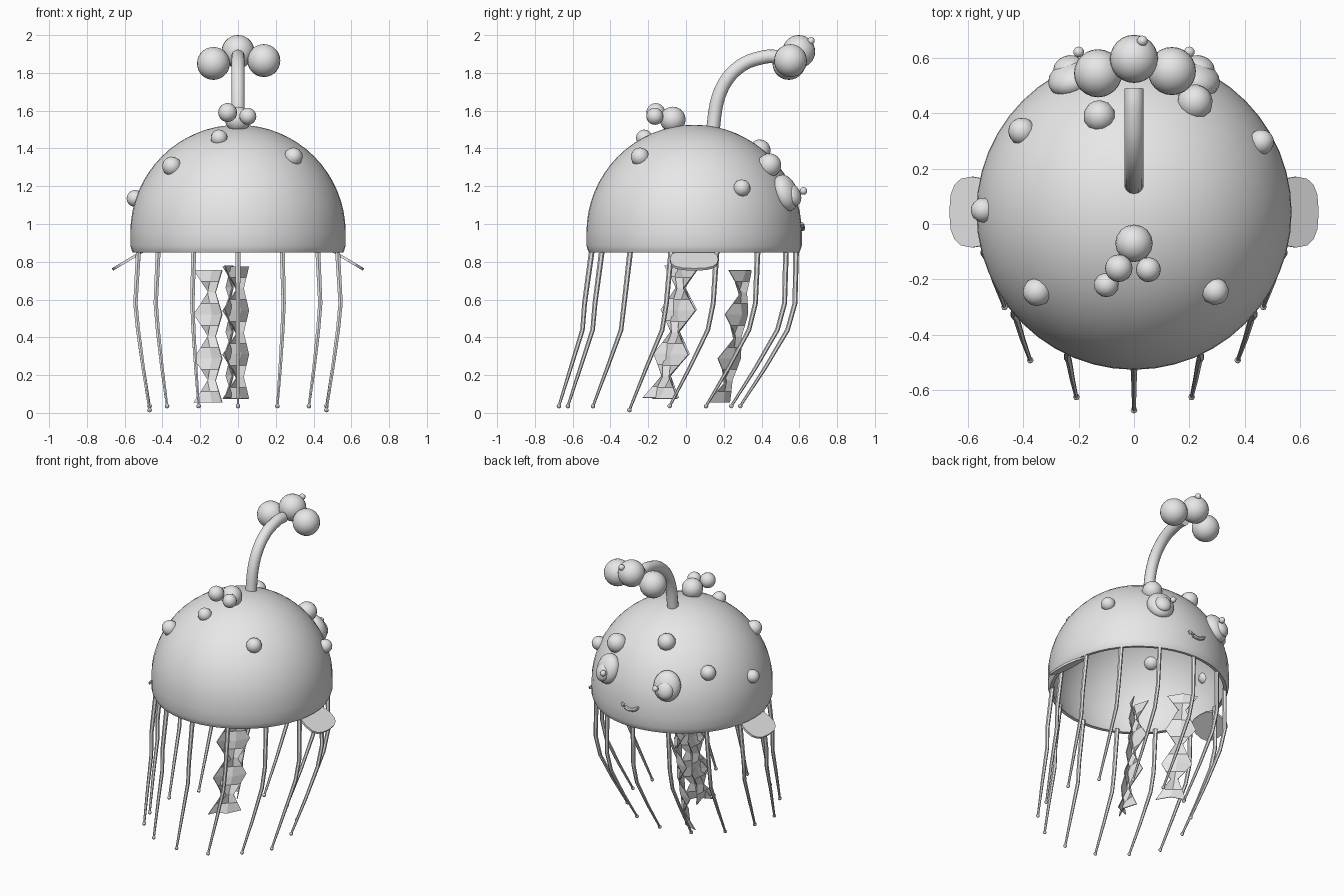
import bpy, bmesh, math
from mathutils import Vector, Matrix

if "Cube" in bpy.data.objects:
    bpy.data.objects.remove(bpy.data.objects["Cube"])

grey = bpy.data.materials.new("soft_grey")
grey.diffuse_color = (0.8, 0.8, 0.8, 1)
grey.use_nodes = True
grey.node_tree.nodes["Principled BSDF"].inputs["Base Color"].default_value = grey.diffuse_color
CY, CZ, R = 0.043, 0.955, 0.57   # bell centre and radius


def finish(name, bm, smooth=True):
    bmesh.ops.recalc_face_normals(bm, faces=bm.faces)
    me = bpy.data.meshes.new(name)
    bm.to_mesh(me)
    bm.free()
    me.materials.append(grey)
    for p in me.polygons:
        p.use_smooth = smooth
    ob = bpy.data.objects.new(name, me)
    bpy.context.collection.objects.link(ob)
    return ob


def ball(name, loc, r, seg=16, scale=(1, 1, 1), axis=None):
    """Sphere, stretched, with its local z turned along axis."""
    bm = bmesh.new()
    bmesh.ops.create_uvsphere(bm, u_segments=seg, v_segments=max(6, seg // 2 + 2), radius=r)
    rot = Vector(axis).to_track_quat('Z', 'Y').to_matrix().to_4x4() if axis else Matrix()
    bm.transform(Matrix.Translation(loc) @ rot @ Matrix.Diagonal((*scale, 1)))
    return finish(name, bm)


def tube(name, pts, radii, sides):
    """Round tube swept along points."""
    bm = bmesh.new()
    pts = [Vector(p) for p in pts]
    rings = []
    for i, p in enumerate(pts):
        t = (pts[min(i + 1, len(pts) - 1)] - pts[max(i - 1, 0)]).normalized()
        ref = Vector((1, 0, 0)) if abs(t.x) < 0.9 else Vector((0, 0, 1))
        u = t.cross(ref).normalized()
        v = t.cross(u)
        rings.append([bm.verts.new(p + radii[i] * (u * math.cos(a) + v * math.sin(a)))
                      for a in (2 * math.pi * k / sides for k in range(sides))])
    for a, b in zip(rings, rings[1:]):
        for k in range(sides):
            bm.faces.new((a[k], a[(k + 1) % sides], b[(k + 1) % sides], b[k]))
    bm.faces.new(rings[0])
    bm.faces.new(rings[-1])
    return finish(name, bm)


def smooth_path(pts, n=5):
    """Catmull-Rom samples through a few points."""
    p = [Vector(q) for q in pts]
    p = [2 * p[0] - p[1]] + p + [2 * p[-1] - p[-2]]
    out = []
    for i in range(1, len(p) - 2):
        for s in range(n):
            t = s / n
            a, b, c, d = p[i - 1:i + 3]
            out.append(0.5 * (2 * b + (c - a) * t + (2 * a - 5 * b + 4 * c - d) * t * t
                              + (3 * b - a - 3 * c + d) * t ** 3))
    return out + [p[-2]]


# bell: hollow dome, closed profile of outer and inner wall spun round z
ri = R - 0.022
outer = [(R * math.sin(a), CZ + R * math.cos(a)) for a in (math.pi / 2 * i / 16 for i in range(17))]
inner = [(ri * math.sin(a), CZ + ri * math.cos(a)) for a in (math.pi / 2 * i / 16 for i in range(16, -1, -1))]
profile = outer + [(0.57, 0.885), (0.563, 0.862), (0.556, 0.848), (0.535, 0.85), (0.545, 0.88)] + inner
bm = bmesh.new()
verts = [bm.verts.new((x, 0, z)) for x, z in profile]
edges = [bm.edges.new(e) for e in zip(verts, verts[1:])]
bmesh.ops.spin(bm, geom=verts + edges, cent=(0, 0, 0), axis=(0, 0, 1),
               angle=2 * math.pi, steps=48, use_duplicate=False)
bmesh.ops.remove_doubles(bm, verts=bm.verts, dist=0.0005)
bm.transform(Matrix.Translation((0, CY, 0)))
finish("bell", bm)

# warts on the bell, and the bud cluster on top
for x, y, z, r in [(-0.35, -0.245, 1.305, 0.052), (0.293, -0.243, 1.355, 0.05),
                   (-0.545, 0.05, 1.135, 0.045), (0.46, 0.296, 1.19, 0.046),
                   (-0.405, 0.335, 1.23, 0.05), (-0.125, 0.39, 1.39, 0.058),
                   (0.22, 0.44, 1.31, 0.065), (-0.1, -0.22, 1.455, 0.045)]:
    ball("wart", (x, y, z), r, 12, axis=(x, y - CY, z - CZ))
ball("bud_base", (0, -0.07, 1.553), 0.068)
ball("bud_left", (-0.055, -0.16, 1.59), 0.05)
ball("bud_right", (0.052, -0.165, 1.57), 0.045)

# lure: curved stalk with three bulbs
stalk = smooth_path([(0, 0.14, 1.48), (0, 0.165, 1.65), (0, 0.22, 1.77),
                     (0, 0.31, 1.85), (0, 0.42, 1.885), (0, 0.49, 1.885)])
tube("lure_stalk", stalk, [0.036] * len(stalk), 14)
ball("bulb_middle", (0, 0.597, 1.913), 0.087, 24)
ball("bulb_left", (-0.13, 0.545, 1.85), 0.087, 24)
ball("bulb_right", (0.137, 0.553, 1.865), 0.087, 24)
ball("bulb_glint", (0.03, 0.662, 1.97), 0.02, 10)

# face: eyes with pupil and glint, and a smile
for s in (-1, 1):
    c = Vector((s * 0.225, 0.527, 1.165))
    d = Vector((s * 0.32, 0.85, 0.3)).normalized()
    ball("eye", c, 0.1, 20, (0.88, 1, 0.6), d)
    ball("pupil", c + d * 0.042 + Vector((0, 0.005, -0.025)), 0.06, 16, (0.9, 1, 0.6), d)
    ball("eye_glint", (s * 0.2, 0.622, 1.175), 0.02, 10)
smile = []
for i in range(9):
    x = -0.065 + 0.13 * i / 8
    smile.append((x, CY + math.sqrt(R * R - x * x) + 0.004, 0.975 + 0.03 * (x / 0.065) ** 2))
tube("smile", smile, [0.007] + [0.013] * 7 + [0.007], 8)

# side fins: thin rounded plates sloping down from the rim
for s in (-1, 1):
    bm = bmesh.new()
    bmesh.ops.create_cone(bm, cap_ends=True, segments=16, radius1=1, radius2=1, depth=0.014)
    for v in bm.verts:   # square the outline off a little
        for i, half in ((0, 0.095), (1, 0.128)):
            v.co[i] = math.copysign(abs(v.co[i]) ** 0.75, v.co[i]) * half
    bm.transform(Matrix.Translation((s * 0.583, 0.043, 0.808))
                 @ Matrix.Rotation(s * math.radians(31), 4, 'Y'))
    finish("side_fin", bm, False)

# ring of 14 trailing tentacles with tip beads
for k in range(14):
    a = 2 * math.pi * k / 14
    tip = 0.015 if k in (3, 11) else 0.036
    path = [(r * math.sin(a), cy - r * math.cos(a), z) for r, cy, z in
            ((0.54, 0.043, 0.87), (0.557, 0.02, 0.58), (0.543, -0.005, 0.44),
             (0.515, -0.095, 0.24), (0.48, -0.193, tip))]
    tube("tentacle", path, [0.015, 0.013, 0.012, 0.01, 0.007], 6)
    ball("tentacle_tip", path[-1], 0.012, 8)

# frilled inner arms: ribbons of alternating width, drifting toward the front
for x, y, wx, wy, lift in ((-0.045, -0.02, 0.08, 1, 0.025), (-0.148, 0.3, -0.78, 0.62, 0),
                           (0.0, -0.01, 0.72, 0.7, 0.02)):
    w = Vector((wx, wy, 0)).normalized()
    n = Vector((-w.y, w.x, 0))
    bm = bmesh.new()
    rows = []
    for i in range(13):
        t = i / 12
        c = Vector((x, y - 0.03 * t - 0.085 * t * t, 0.755 - 0.7 * t + lift))
        wave = math.cos(2 * math.pi * i / 4)
        half = 0.06 + 0.036 * wave
        ruffle = n * 0.018 * wave
        rows.append([bm.verts.new(c - w * half + ruffle), bm.verts.new(c - ruffle),
                     bm.verts.new(c + w * half + ruffle)])
    for a, b in zip(rows, rows[1:]):
        for j in (0, 1):
            bm.faces.new((a[j], a[j + 1], b[j + 1], b[j]))
    arm = finish("frilled_arm", bm, False)
    mod = arm.modifiers.new("thickness", 'SOLIDIFY')
    mod.thickness = 0.006
    mod.offset = 0

# keep hard edges crisp on the smooth parts
for ob in bpy.data.objects:
    ob.select_set(not ob.name.startswith(("side_fin", "frilled_arm")))
bpy.context.view_layer.objects.active = bpy.data.objects["bell"]
bpy.ops.object.shade_smooth_by_angle(angle=math.radians(40))
